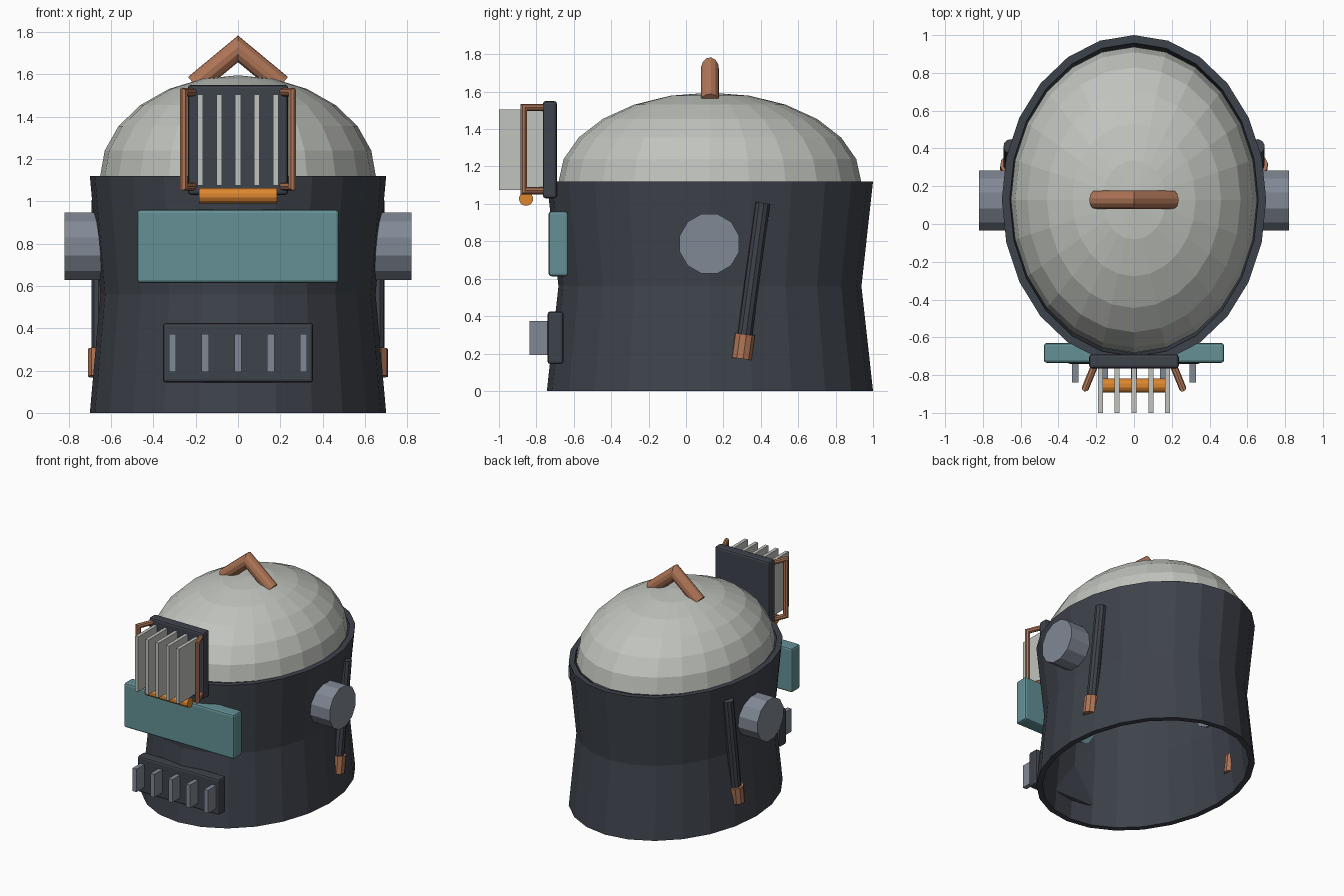
import bpy, bmesh, math
from mathutils import Vector

if "Cube" in bpy.data.objects:
    bpy.data.objects.remove(bpy.data.objects["Cube"])

CY = 0.128  # middle of the shell in y


def material(name, rgb):
    m = bpy.data.materials.new(name)
    m.diffuse_color = (*rgb, 1)
    m.use_nodes = True
    m.node_tree.nodes["Principled BSDF"].inputs["Base Color"].default_value = m.diffuse_color
    return m


DARK = material("dark slate", (0.048, 0.055, 0.070))
PALE = material("pale grey", (0.53, 0.55, 0.51))
STEEL = material("steel grey", (0.22, 0.25, 0.30))
TEAL = material("teal glass", (0.125, 0.28, 0.30))
COPPER = material("copper", (0.43, 0.18, 0.095))
ORANGE = material("orange", (0.72, 0.24, 0.03))


def finish(name, bm, mat):
    bmesh.ops.recalc_face_normals(bm, faces=bm.faces[:])
    me = bpy.data.meshes.new(name)
    bm.to_mesh(me)
    bm.free()
    me.materials.append(mat)
    ob = bpy.data.objects.new(name, me)
    bpy.context.collection.objects.link(ob)
    return ob


def box(name, x, y, z, mat, bevel=0):
    """Box from (min, max) ranges, optionally with rounded edges."""
    bm = bmesh.new()
    bmesh.ops.create_cube(bm, size=1)
    for v in bm.verts:
        v.co = Vector([(r[0] + r[1]) / 2 + c * (r[1] - r[0])
                       for c, r in zip(v.co, (x, y, z))])
    if bevel:
        bmesh.ops.bevel(bm, geom=bm.edges[:], offset=bevel, segments=2,
                        profile=0.5, affect='EDGES')
    return finish(name, bm, mat)


def tube(name, points, radius, mat, sides=10):
    """Capped tube with mitred corners along a path."""
    pts = [Vector(p) for p in points]
    dirs = [(b - a).normalized() for a, b in zip(pts, pts[1:])]
    d = dirs[0]
    u = d.orthogonal().normalized()
    w = d.cross(u)
    ring = [pts[0] + radius * (u * math.cos(t) + w * math.sin(t))
            for t in (2 * math.pi * i / sides for i in range(sides))]
    bm = bmesh.new()
    rings = [[bm.verts.new(c) for c in ring]]
    for i in range(1, len(pts)):
        d = dirs[i - 1]
        n = d if i == len(pts) - 1 else (d + dirs[i]).normalized()
        # slide the ring along the path onto the next mitre plane
        ring = [c + d * ((pts[i] - c).dot(n) / d.dot(n)) for c in ring]
        rings.append([bm.verts.new(c) for c in ring])
    for a, b in zip(rings, rings[1:]):
        for i in range(sides):
            j = (i + 1) % sides
            bm.faces.new((a[i], a[j], b[j], b[i]))
    bm.faces.new(rings[0])
    bm.faces.new(rings[-1])
    return finish(name, bm, mat)


def oval_lathe(name, profile, mat, closed=False, sides=24):
    """Stack of ovals from (x radius, y radius, z) entries."""
    bm = bmesh.new()
    rings = []
    for rx, ry, z in profile:
        angles = [2 * math.pi * i / sides for i in range(sides)]
        rings.append([bm.verts.new((rx * math.cos(t), CY + ry * math.sin(t), z))
                      for t in angles])
    pairs = list(zip(rings, rings[1:]))
    if closed:
        pairs.append((rings[-1], rings[0]))
    for a, b in pairs:
        for i in range(sides):
            j = (i + 1) % sides
            bm.faces.new((a[i], a[j], b[j], b[i]))
    bmesh.ops.remove_doubles(bm, verts=bm.verts[:], dist=0.0005)
    return finish(name, bm, mat)


# Waisted oval shell, open at both ends
T = 0.042
outer = [(0.70, 0.872, 0), (0.65, 0.81, 0.56), (0.70, 0.872, 1.12)]
inner = [(a - T, b - T, z) for a, b, z in reversed(outer)]
oval_lathe("shell", outer + inner, DARK, closed=True)

# Faceted dome
dome = [(0.652 * math.cos(t), 0.81 * math.sin(math.pi / 2 - t), 1.115 + 0.48 * math.sin(t))
        for t in (math.radians(15 * i) for i in range(7))]
oval_lathe("dome", dome, PALE)

# Carry handle on the dome
tube("top_handle", [(-0.205, CY, 1.55), (0, CY, 1.72), (0.205, CY, 1.55)], 0.049, COPPER, 12)

# Visor
box("visor", (-0.477, 0.477), (-0.735, -0.63), (0.613, 0.96), TEAL, 0.015)

# Mouth vent with slats
box("vent_plate", (-0.355, 0.355), (-0.74, -0.655), (0.143, 0.425), DARK, 0.015)
for i in range(-2, 3):
    x = i * 0.155
    box("vent_slat", (x - 0.017, x + 0.017), (-0.838, -0.73), (0.193, 0.373), STEEL)

# Forehead radiator with fins
box("radiator_plate", (-0.237, 0.237), (-0.765, -0.69), (1.03, 1.55), DARK, 0.015)
for i in range(-2, 3):
    x = i * 0.089
    box("radiator_fin", (x - 0.013, x + 0.013), (-1.0, -0.755), (1.075, 1.505), PALE)
tube("orange_bar", [(-0.185, -0.855, 1.027), (0.185, -0.855, 1.027)], 0.038, ORANGE, 12)

# Parts repeated on both sides
for s, side in ((-1, "left"), (1, "right")):
    # radiator pipe
    tube(side + "_radiator_pipe",
         [(s * 0.205, -0.74, 1.515), (s * 0.257, -0.868, 1.515),
          (s * 0.257, -0.868, 1.07), (s * 0.205, -0.74, 1.07)], 0.019, COPPER, 8)
    # ear knob
    tube(side + "_ear_knob", [(s * 0.6, CY - 0.003, 0.787), (s * 0.82, CY - 0.003, 0.787)],
         0.165, STEEL, 12)
    # slanted rod with copper tip
    tube(side + "_rod", [(s * 0.652, 0.41, 1.005), (s * 0.652, 0.313, 0.29)], 0.04, DARK, 10)
    tube(side + "_rod_tip", [(s * 0.654, 0.314, 0.303), (s * 0.654, 0.296, 0.172)],
         0.055, COPPER, 10)
